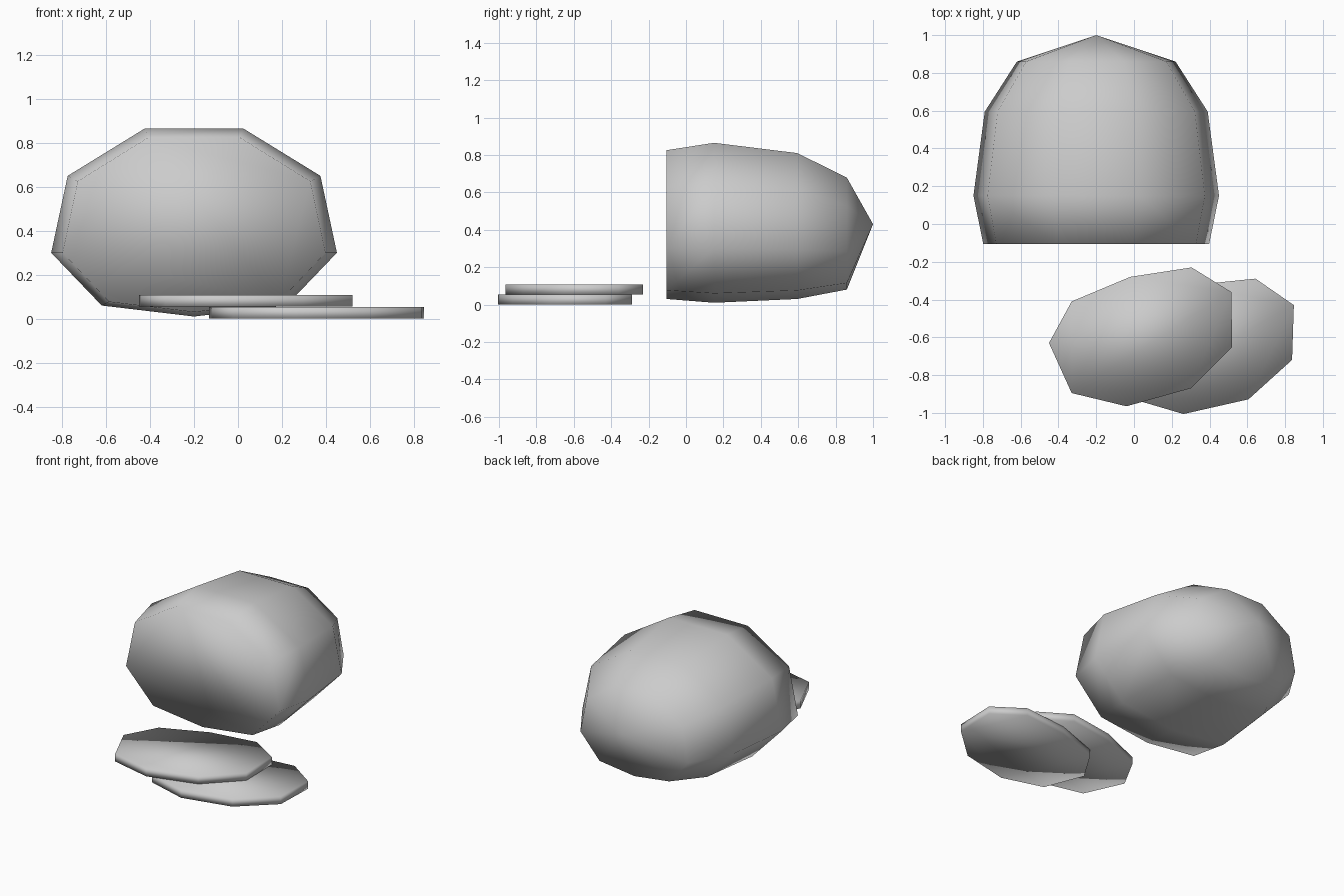
import bpy, bmesh
from math import cos, sin

cube = bpy.data.objects.get("Cube")
if cube:
    bpy.data.objects.remove(cube)

# One plain grey for everything
GREY = (0.6, 0.6, 0.6, 1.0)
grey = bpy.data.materials.new("plain_grey")
grey.use_nodes = True
grey.diffuse_color = GREY
grey.node_tree.nodes["Principled BSDF"].inputs["Base Color"].default_value = GREY


def skin(name, rings, tip=None):
    """Join rings of points into a closed smooth body, ending in a cap or a tip."""
    bm = bmesh.new()
    loops = [[bm.verts.new(p) for p in ring] for ring in rings]
    n = len(loops[0])
    for a, b in zip(loops, loops[1:]):
        for i in range(n):
            j = (i + 1) % n
            bm.faces.new((a[i], a[j], b[j], b[i]))
    bm.faces.new(loops[0])
    if tip:
        end = bm.verts.new(tip)
        for i in range(n):
            bm.faces.new((loops[-1][i], loops[-1][(i + 1) % n], end))
    else:
        bm.faces.new(loops[-1])
    bmesh.ops.recalc_face_normals(bm, faces=bm.faces[:])
    for f in bm.faces:
        f.smooth = True
    mesh = bpy.data.meshes.new(name)
    bm.to_mesh(mesh)
    bm.free()
    mesh.materials.append(grey)
    obj = bpy.data.objects.new(name, mesh)
    bpy.context.collection.objects.link(obj)
    return obj


# Loaf: mirrored nine-sided section, scaled along y and closing to a point
half = [(0.42, 0.06), (0.65, 0.30), (0.575, 0.65), (0.225, 0.865)]
section = [(0, 0.01)] + half + [(-x, z) for x, z in reversed(half)]
# (y, width scale, height scale, height of the scaling centre)
stations = [(-0.105, 0.92, 0.93, 0.30), (0.15, 1, 1, 0),
            (0.595, 0.908, 0.912, 0.24), (0.86, 0.646, 0.70, 0.245)]
loaf_rings = [[(x * sx - 0.2, y, c + (z - c) * sz) for x, z in section]
              for y, sx, sz, c in stations]
skin("loaf", loaf_rings, tip=(-0.2, 1.0, 0.43))

# Slices: one nine-sided outline, placed twice
outline = [(-0.48, -0.03), (-0.36, 0.19), (-0.05, 0.32), (0.275, 0.37), (0.485, 0.24),
           (0.49, -0.05), (0.27, -0.27), (-0.07, -0.365), (-0.36, -0.295)]


def add_slice(name, cx, cy, bottom, turn):
    pts = [(cx + x * cos(turn) - y * sin(turn), cy + x * sin(turn) + y * cos(turn))
           for x, y in outline]
    skin(name, [[(x, y, z) for x, y in pts] for z in (bottom, bottom + 0.053)])


add_slice("upper_slice", 0.03, -0.6, 0.055, 0)
add_slice("lower_slice", 0.35, -0.645, 0.0, -0.05)
